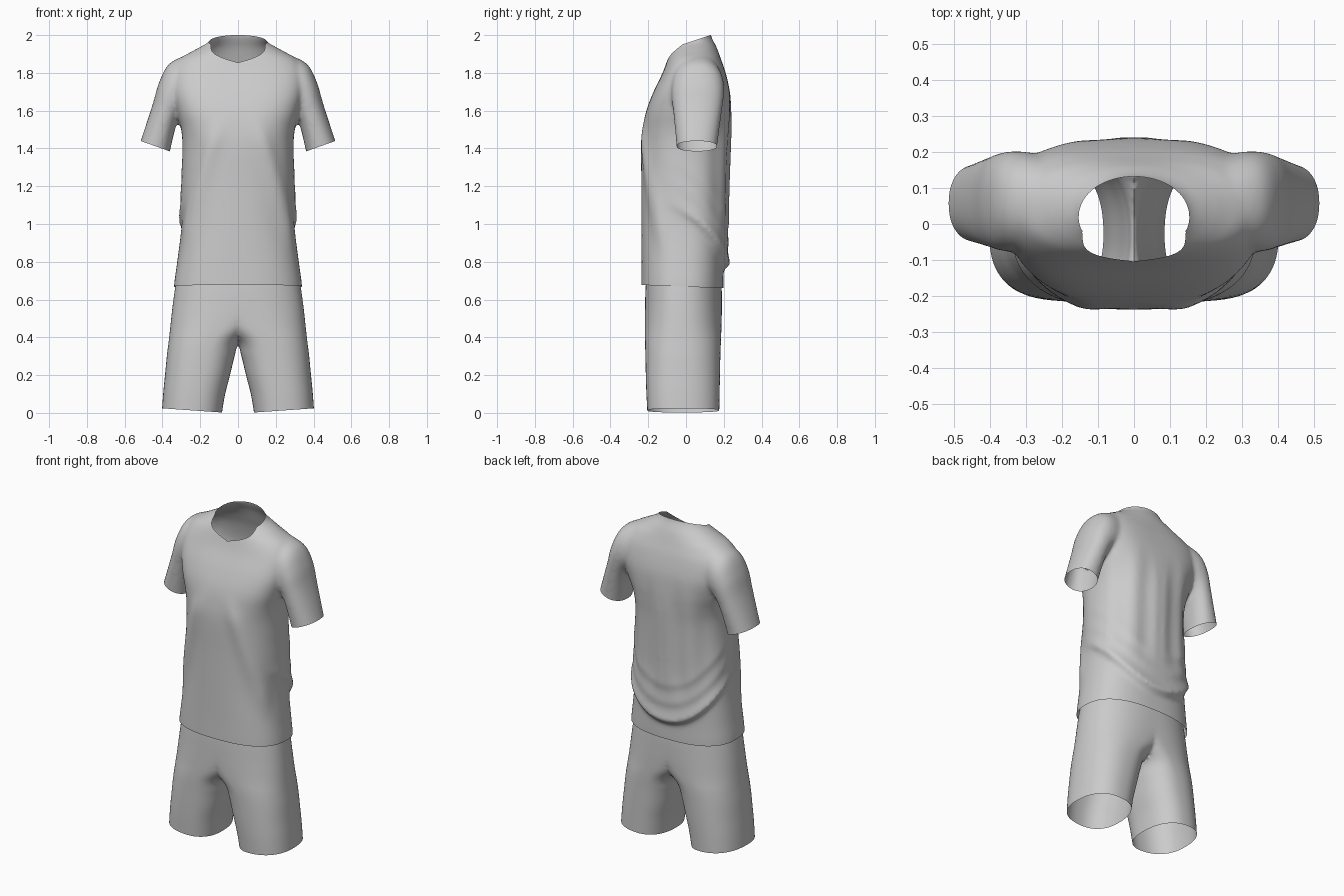
import bpy, bmesh, math
from mathutils import Vector

cube = bpy.data.objects.get("Cube")
if cube:
    bpy.data.objects.remove(cube, do_unlink=True)

cloth = bpy.data.materials.new("light_grey_cloth")
cloth.use_nodes = True
GREY = (0.6, 0.6, 0.6, 1)
cloth.diffuse_color = GREY
cloth.node_tree.nodes["Principled BSDF"].inputs["Base Color"].default_value = GREY

SIDES = 96


def resample(keys, steps):
    """Smooth rows between the key rows."""
    rows = []
    last = len(keys) - 1
    for s in range(steps + 1):
        u = s / steps * last
        i = min(int(u), last - 1)
        f = u - i
        a, b, c, d = (keys[min(max(j, 0), last)] for j in range(i - 1, i + 3))
        rows.append([q + f / 2 * (r - p + f * (2 * p - 5 * q + 4 * r - t + f * (3 * (q - r) + t - p)))
                     for p, q, r, t in zip(a, b, c, d)])
    return rows


def spow(v, e):
    return math.copysign(abs(v) ** e, v)


def bump(v, width):
    return math.exp(-(v / width) ** 2)


def ramp(v, lo, hi):
    f = min(max((v - lo) / (hi - lo), 0), 1)
    return f * f * (3 - 2 * f)


def loft(bm, rings, capped):
    loops = [[bm.verts.new(p) for p in ring] for ring in rings]
    for a, b in zip(loops, loops[1:]):
        for i in range(len(a)):
            j = (i + 1) % len(a)
            bm.faces.new((a[i], a[j], b[j], b[i]))
    if capped:
        bm.faces.new(loops[0][::-1])
        bm.faces.new(loops[-1])


def make(name, bm):
    bmesh.ops.recalc_face_normals(bm, faces=bm.faces)
    mesh = bpy.data.meshes.new(name)
    bm.to_mesh(mesh)
    bm.free()
    mesh.materials.append(cloth)
    ob = bpy.data.objects.new(name, mesh)
    bpy.context.collection.objects.link(ob)
    return ob


def relax(ob, iterations):
    mod = ob.modifiers.new("relax", 'SMOOTH')
    mod.factor = 0.5
    mod.iterations = iterations


def bake(ob):
    """Replace the mesh with its modified version."""
    graph = bpy.context.evaluated_depsgraph_get()
    mesh = bpy.data.meshes.new_from_object(ob.evaluated_get(graph))
    ob.modifiers.clear()
    ob.data = mesh


def smooth(ob):
    bpy.ops.object.select_all(action='DESELECT')
    ob.select_set(True)
    bpy.context.view_layer.objects.active = ob
    bpy.ops.object.shade_smooth_by_angle(angle=math.radians(75))


def drape(x, y, z, back):
    """Outward push of the cloth folds on the torso."""
    push = 0
    # sagging fold that runs down from the sides to the lower back
    for rise, size in ((0, 0.036), (0.11, 0.009), (0.22, 0.007)):
        d = z - (0.79 + rise + 0.65 * (back - y) + 1.5 * x * x)
        shape = math.exp(-d / 0.1) if d > 0 else bump(d, 0.022)
        push += size * shape * ramp(y, -0.14, 0.16)
    # hanging pleats on the back
    push += 0.006 * math.cos(42 * (abs(x) - 0.02)) * ramp(y, 0.08, 0.18) * ramp(z, 0.9, 1.1) * (1 - ramp(z, 1.4, 1.75))
    # diagonal ridges from the chest to the hem
    ridge = 0.13 + 0.3 * (1.45 - z)
    push += 0.016 * bump(abs(x) - ridge, 0.045) * ramp(-y, 0.06, 0.15) * ramp(z, 0.8, 1.0) * (1 - ramp(z, 1.4, 1.6))
    return push


# Shirt torso: height, half width, front, back, squareness
TORSO = [(0.58, 0.342, -0.236, 0.195, 2.5), (0.68, 0.338, -0.237, 0.198, 2.5),
         (0.80, 0.322, -0.236, 0.2, 2.5), (1.0, 0.298, -0.236, 0.212, 2.4),
         (1.2, 0.294, -0.236, 0.224, 2.4), (1.4, 0.292, -0.238, 0.233, 2.4),
         (1.5, 0.30, -0.23, 0.237, 2.6), (1.6, 0.325, -0.21, 0.238, 2.9),
         (1.7, 0.348, -0.172, 0.232, 3.1), (1.8, 0.35, -0.124, 0.21, 3.0),
         (1.87, 0.315, -0.098, 0.186, 2.5), (1.91, 0.25, -0.084, 0.172, 2.2),
         (1.94, 0.195, -0.066, 0.16, 2.1), (1.965, 0.155, -0.06, 0.147, 2.1),
         (2.0, 0.138, -0.06, 0.132, 2), (2.08, 0.13, -0.06, 0.12, 2)]
rings = []
for z, half, front, back, n in resample(TORSO, 150):
    mid, ring = (front + back) / 2, []
    for i in range(SIDES):
        t = 2 * math.pi * i / SIDES
        x = half * spow(math.cos(t), 2 / n)
        y = mid + (back - front) / 2 * spow(math.sin(t), 2 / n)
        push = drape(x, y, z, back)
        ring.append((x + push * math.cos(t), y + push * math.sin(t), z))
    rings.append(ring)
bm = bmesh.new()
loft(bm, rings, True)

# Sleeves: outer x and z, inner x and z, front, back
SLEEVE = [(0.535, 1.37, 0.372, 1.32, -0.048, 0.162), (0.515, 1.44, 0.36, 1.385, -0.05, 0.165),
          (0.453, 1.63, 0.325, 1.53, -0.066, 0.187), (0.416, 1.755, 0.29, 1.6, -0.076, 0.2),
          (0.362, 1.85, 0.24, 1.62, -0.075, 0.2), (0.26, 1.9, 0.16, 1.64, -0.06, 0.18)]
for side in (1, -1):
    rings = []
    for ox, oz, ix, iz, front, back in resample(SLEEVE, 30):
        ring = []
        for i in range(48):
            t = 2 * math.pi * i / 48
            f = (1 + spow(math.cos(t), 0.9)) / 2
            y = (front + back) / 2 + (back - front) / 2 * spow(math.sin(t), 0.9)
            ring.append((side * (ix + (ox - ix) * f), y, iz + (oz - iz) * f))
        rings.append(ring)
    loft(bm, rings, True)
shirt = make("shirt", bm)

# Fuse torso and sleeves into one cloth surface
fuse = shirt.modifiers.new("fuse", 'REMESH')
fuse.mode = 'VOXEL'
fuse.voxel_size = 0.01
relax(shirt, 12)
bake(shirt)

# Open the hem, cuffs and neckline
bm = bmesh.new()
bm.from_mesh(shirt.data)


def cut(point, normal, keep=lambda p: True, clear=True):
    faces = [f for f in bm.faces if keep(f.calc_center_median())]
    geom = set(faces)
    for f in faces:
        geom.update(f.verts, f.edges)
    bmesh.ops.bisect_plane(bm, geom=list(geom), plane_co=Vector(point),
                           plane_no=Vector(normal).normalized(), clear_outer=clear)


cut((0, 0, 0.668), (0, -0.04, -1))
cut((0, 0, 0), (1, 0, 0), clear=False)
for s in (1, -1):
    cut((s * 0.438, 0, 1.412), (s * 0.335, 0, -0.94),
        lambda p: s * p.x > 0.335 and 1.2 < p.z < 1.6)
    cut((0, -0.1, 1.857), (-s * 0.2, -0.8, 1), lambda p: s * p.x > 0 and p.z > 1.7)
cut((0, 0, 1.957), (0, -0.33, 1))
bm.to_mesh(shirt.data)
bm.free()
smooth(shirt)

# Shorts, one half: height, outer x, middle x, inner x, front, back
LEG = [(0.0, 0.402, 0.235, 0.085, -0.205, 0.176), (0.1, 0.395, 0.22, 0.068, -0.21, 0.178),
       (0.2, 0.386, 0.2, 0.042, -0.213, 0.18), (0.3, 0.377, 0.175, 0.018, -0.215, 0.182),
       (0.38, 0.367, 0.14, -0.01, -0.217, 0.185), (0.46, 0.358, 0.08, -0.11, -0.218, 0.188),
       (0.56, 0.347, 0.03, -0.24, -0.217, 0.19), (0.68, 0.33, 0, -0.3, -0.213, 0.188),
       (0.8, 0.305, 0, -0.3, -0.2, 0.175), (0.9, 0.28, 0, -0.3, -0.19, 0.165)]
rings = []
for z, outer, middle, inner, front, back in resample(LEG, 80):
    ring = []
    for i in range(SIDES):
        t = 2 * math.pi * i / SIDES
        c, s = spow(math.cos(t), 0.85), spow(math.sin(t), 0.85)
        x = middle + c * (outer - middle if c > 0 else middle - inner)
        x = x if x > 0.006 else 0
        y = -0.03 + s * (back + 0.03 if s > 0 else -0.03 - front)
        ring.append((x, y, z + 0.07 * max(x - 0.085, 0) * (1 - ramp(z, 0, 0.3))))
    rings.append(ring)
bm = bmesh.new()
loft(bm, rings, False)
inside = [f for f in bm.faces if all(v.co.x == 0 for v in f.verts)]
bmesh.ops.delete(bm, geom=inside, context='FACES')
shorts = make("shorts", bm)
mirror = shorts.modifiers.new("mirror", 'MIRROR')
mirror.merge_threshold = 0.0005
relax(shorts, 4)
bake(shorts)
smooth(shorts)
